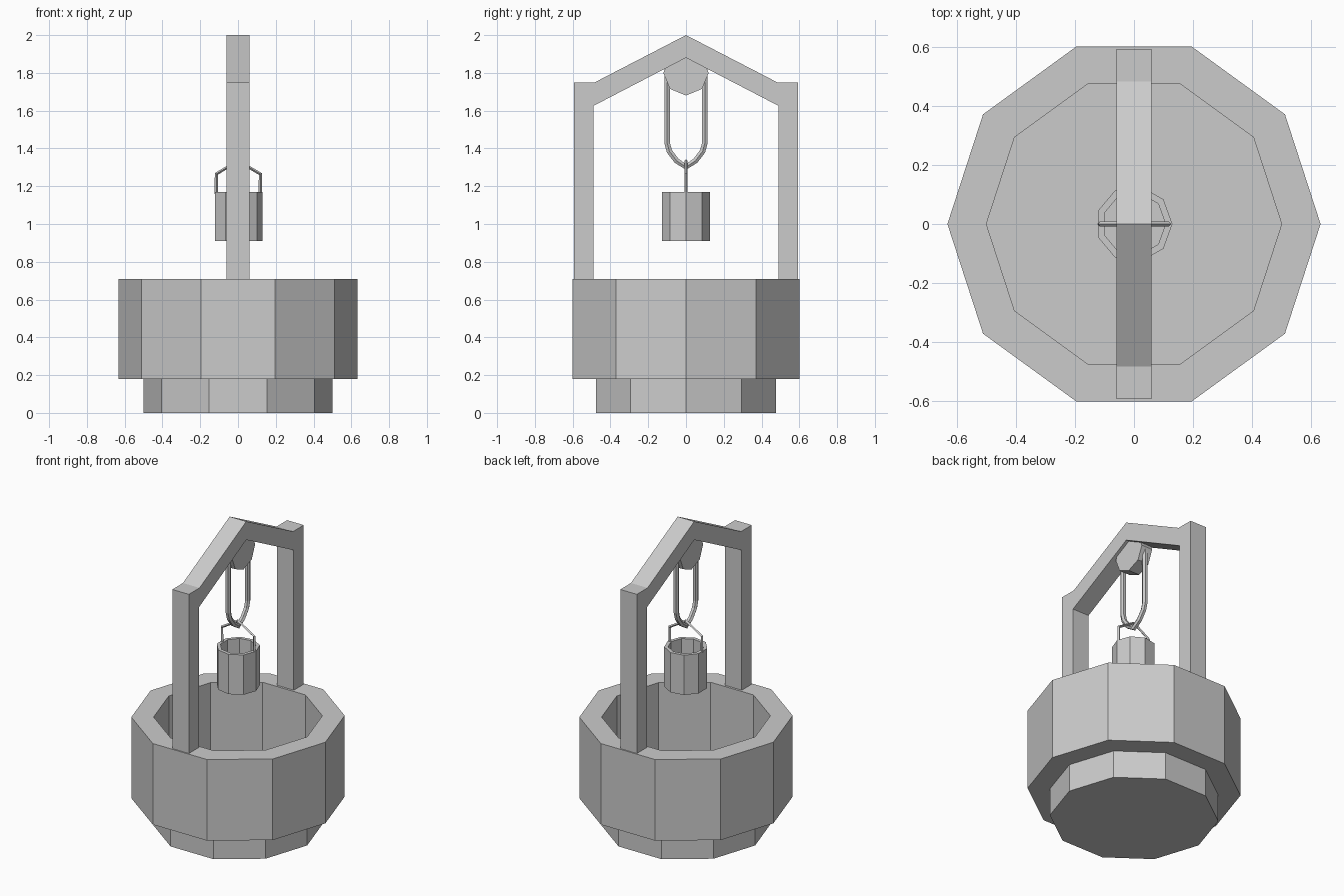
import bpy
import math

if "Cube" in bpy.data.objects:
    bpy.data.objects.remove(bpy.data.objects["Cube"])


def make_mesh(name, verts, faces):
    mesh = bpy.data.meshes.new(name)
    mesh.from_pydata(verts, [], faces)
    mesh.validate()
    obj = bpy.data.objects.new(name, mesh)
    bpy.context.collection.objects.link(obj)
    return obj


def lathe(name, profile, sides):
    """Spin (radius, z) profile around z with flat sides; cap both ends."""
    verts, faces = [], []
    for r, z in profile:
        for i in range(sides):
            a = math.tau * i / sides
            verts.append((r * math.cos(a), r * math.sin(a), z))
    for k in range(len(profile) - 1):
        for i in range(sides):
            j = (i + 1) % sides
            a, b = k * sides, (k + 1) * sides
            faces.append((a + i, a + j, b + j, b + i))
    faces.append(tuple(reversed(range(sides))))
    last = (len(profile) - 1) * sides
    faces.append(tuple(range(last, last + sides)))
    return make_mesh(name, verts, faces)


def tube(name, points, radius, resolution):
    """Low-poly tube along a path."""
    curve = bpy.data.curves.new(name, 'CURVE')
    curve.dimensions = '3D'
    curve.bevel_depth = radius
    curve.bevel_resolution = resolution
    curve.use_fill_caps = True
    spline = curve.splines.new('POLY')
    spline.points.add(len(points) - 1)
    for p, co in zip(spline.points, points):
        p.co = (*co, 1)
    spline.use_smooth = False
    obj = bpy.data.objects.new(name, curve)
    bpy.context.collection.objects.link(obj)
    return obj


# Ten-sided well: narrow base, wide wall, hollow inside
lathe("well_basin", [(0.5, 0), (0.5, 0.18), (0.632, 0.18), (0.632, 0.71),
                     (0.5, 0.71), (0.5, 0.181)], 10)

# Posts and pitched beam: half outline mirrored in y, extruded along x
outer = [(0.593, 0.71), (0.593, 1.75), (0.483, 1.75), (0, 2.0)]
inner = [(0.49, 0.71), (0.49, 1.625), (0.483, 1.629), (0, 1.88)]
outer += [(-y, z) for y, z in reversed(outer[:-1])]
inner += [(-y, z) for y, z in reversed(inner[:-1])]
n, w = len(outer), 0.06
verts = [(x, y, z) for x in (-w, w) for y, z in outer + inner]
m = 2 * n
faces = []
for i in range(n - 1):
    faces += [(i, i + 1, n + i + 1, n + i),
              (m + i, m + n + i, m + n + i + 1, m + i + 1),
              (i, m + i, m + i + 1, i + 1),
              (n + i, n + i + 1, m + n + i + 1, m + n + i)]
faces += [(0, n, m + n, m), (n - 1, m + n - 1, m + 2 * n - 1, 2 * n - 1)]
make_mesh("support_frame", verts, faces)

# Eight-sided pulley under the ridge
pulley = lathe("pulley", [(0.12, -0.04), (0.12, 0.04)], 8)
pulley.rotation_euler = (0, math.pi / 2, 0)
pulley.location = (0, 0, 1.80)

# Rope loop hanging from the pulley
half = [(0.1, 1.84), (0.1, 1.43), (0.088, 1.385), (0.05, 1.335), (0, 1.302)]
path = [(0, y, z) for y, z in half] + [(0, -y, z) for y, z in reversed(half[:-1])]
tube("rope", path, 0.017, 1)

# Nine-sided hollow bucket
lathe("bucket", [(0.13, 0.91), (0.13, 1.17), (0.107, 1.17), (0.107, 0.935)], 9)

# Bent bucket handle
tube("bucket_handle", [(-0.115, 0, 1.16), (-0.115, 0, 1.265), (0, 0, 1.335),
                       (0.118, 0, 1.265), (0.118, 0, 1.16)], 0.009, 0)
